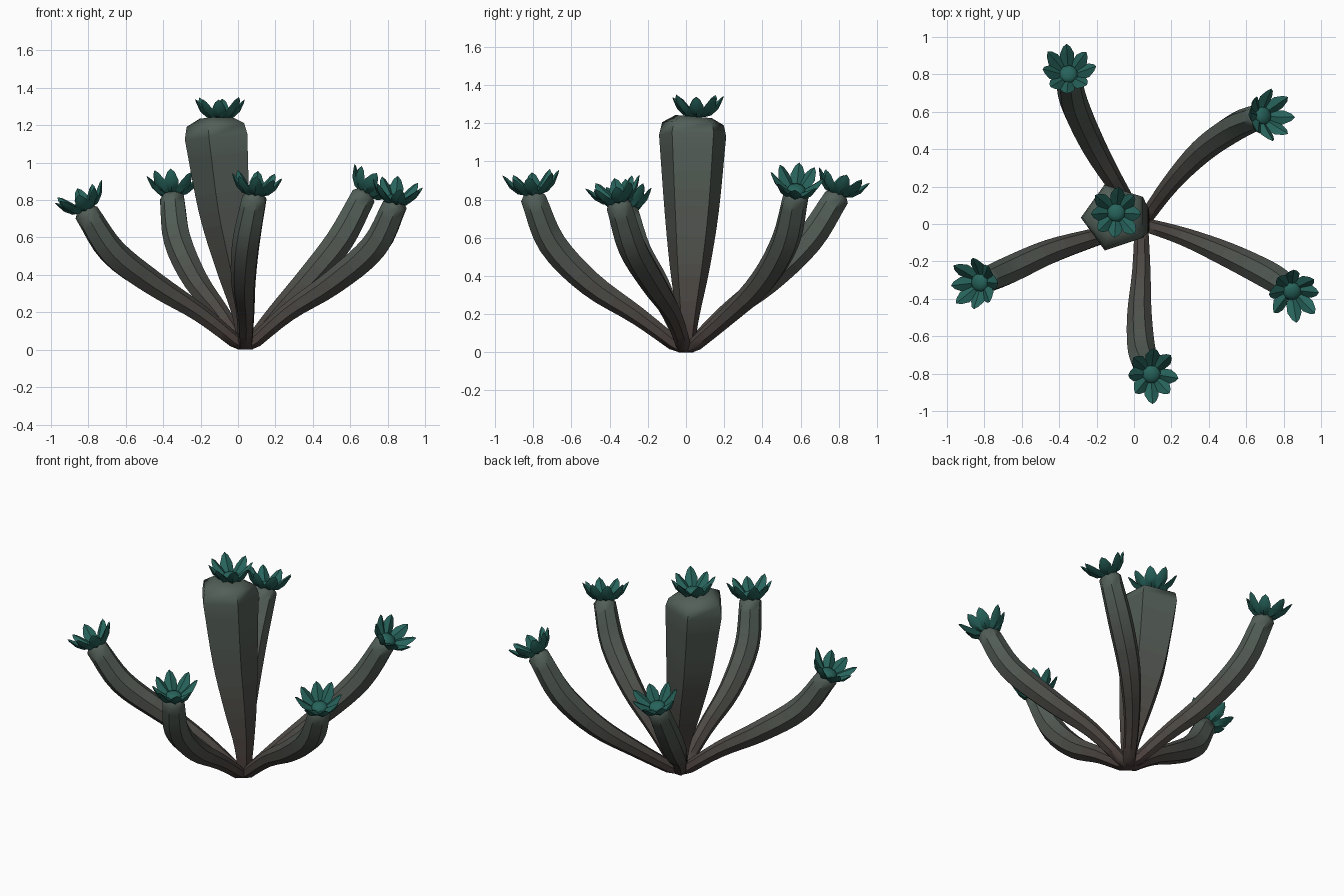
import bpy, bmesh, math, random
from mathutils import Vector

if "Cube" in bpy.data.objects:
    bpy.data.objects.remove(bpy.data.objects["Cube"])

random.seed(4)


def material(name, rgb):
    m = bpy.data.materials.new(name)
    m.diffuse_color = (*rgb, 1)
    m.use_nodes = True
    m.node_tree.nodes["Principled BSDF"].inputs["Base Color"].default_value = m.diffuse_color
    return m


# Bark fades from brown at the root to grey green at the top
low, high = Vector((0.07, 0.052, 0.047)), Vector((0.085, 0.115, 0.098))
BANDS = 10
bark = [material(f"bark_{i}", low.lerp(high, i / (BANDS - 1))) for i in range(BANDS)]
teal = material("petal_teal", (0.02, 0.125, 0.105))


def finish(name, bm, mats, angle):
    bmesh.ops.recalc_face_normals(bm, faces=bm.faces)
    me = bpy.data.meshes.new(name)
    bm.to_mesh(me)
    bm.free()
    for m in mats:
        me.materials.append(m)
    ob = bpy.data.objects.new(name, me)
    bpy.context.collection.objects.link(ob)
    bpy.ops.object.select_all(action='DESELECT')
    ob.select_set(True)
    bpy.context.view_layer.objects.active = ob
    bpy.ops.object.shade_smooth_by_angle(angle=math.radians(angle))
    return ob


def spline(pts, steps=4):
    """Smooth path through (x, y, z, radius) points."""
    p = [Vector(q) for q in pts]
    p = [2 * p[0] - p[1]] + p + [2 * p[-1] - p[-2]]
    out = []
    for i in range(1, len(p) - 2):
        a, b, c, d = p[i - 1:i + 3]
        for k in range(steps):
            t = k / steps
            out.append(0.5 * (2 * b + (c - a) * t + (2 * a - 5 * b + 4 * c - d) * t * t
                              + (3 * b - a - 3 * c + d) * t ** 3))
    return out + [p[-2]]


def stem(name, pts, sides, phase, top, tail):
    path = spline(pts) + [Vector(q) for q in tail]
    bm, rings = bmesh.new(), []
    x_axis = Vector((1, 0, 0))
    for i, q in enumerate(path):
        a, b = path[max(i - 1, 0)].xyz, path[min(i + 1, len(path) - 1)].xyz
        d = (b - a).normalized()
        if i == 0:
            d = Vector((0, 0, 1))
        x_axis = (x_axis - d * x_axis.dot(d)).normalized()
        y_axis = d.cross(x_axis)
        rings.append([bm.verts.new(q.xyz + q.w * (
            x_axis * math.cos(phase + 2 * math.pi * k / sides)
            + y_axis * math.sin(phase + 2 * math.pi * k / sides))) for k in range(sides)])
    for r, s in zip(rings, rings[1:]):
        for k in range(sides):
            n = (k + 1) % sides
            bm.faces.new((r[k], r[n], s[n], s[k]))
    bm.faces.new(rings[0][::-1])
    bm.faces.new(rings[-1])
    for f in bm.faces:
        h = f.calc_center_median().z / top
        f.material_index = max(0, min(BANDS - 1, int(h * BANDS)))
    return finish(name, bm, bark, 50)


def rosette(name, centre, normal):
    bm = bmesh.new()
    # Domed heart
    heart = bmesh.ops.create_icosphere(bm, subdivisions=2, radius=0.05)
    for v in heart["verts"]:
        v.co.z = v.co.z * 0.5 + 0.02
    # Ring of plump pointed petals curling upwards: (reach, height, half width, half thickness)
    profile = [(0.03, 0.005, 0.014, 0.01), (0.065, 0.022, 0.036, 0.018),
               (0.102, 0.055, 0.038, 0.017), (0.128, 0.092, 0.02, 0.008)]
    for i in range(8):
        a = 2 * math.pi * i / 8 + random.uniform(-0.1, 0.1)
        s = random.uniform(0.93, 1.08)
        out, side = Vector((math.cos(a), math.sin(a), 0)), Vector((-math.sin(a), math.cos(a), 0))
        up = (Vector((0, 0, 1)) - 0.6 * out).normalized()
        rings = []
        for r, h, w, t in profile:
            c = out * r * s + Vector((0, 0, h * s))
            rings.append([bm.verts.new(c + o) for o in (side * w, up * t, -side * w, -up * t)])
        for p, q in zip(rings, rings[1:]):
            for k in range(4):
                bm.faces.new((p[k], p[(k + 1) % 4], q[(k + 1) % 4], q[k]))
        bm.faces.new(rings[0])
        tip = bm.verts.new(out * 0.14 * s + Vector((0, 0, 0.108 * s)))
        for k in range(4):
            bm.faces.new((rings[-1][k], rings[-1][(k + 1) % 4], tip))
    ob = finish(name, bm, [teal], 40)
    ob.location = centre
    ob.rotation_mode = 'QUATERNION'
    ob.rotation_quaternion = Vector((0, 0, 1)).rotation_difference(Vector(normal))


# Thick five sided trunk
stem("trunk", [(0.04, 0, 0, 0.04), (0.03, 0.01, 0.2, 0.065), (-0.01, 0.02, 0.45, 0.11),
               (-0.06, 0.03, 0.75, 0.15), (-0.1, 0.035, 1.14, 0.185)],
     5, math.pi, 1.25, [(-0.105, 0.037, 1.2, 0.17), (-0.105, 0.04, 1.235, 0.1)])
rosette("trunk_rosette", (-0.095, 0.06, 1.235), (0, 0, 1))

# Five outer arms: path points after the root, then the rosette direction
arms = {
    "left": ([(-0.2, -0.07, 0.19), (-0.45, -0.15, 0.35), (-0.67, -0.25, 0.52),
              (-0.81, -0.31, 0.73)], (-0.4, -0.1, 0.9)),
    "back_left": ([(-0.09, 0.2, 0.19), (-0.22, 0.42, 0.36), (-0.32, 0.64, 0.58),
                   (-0.35, 0.79, 0.81)], (0, 0.3, 0.93)),
    "back_right": ([(0.2, 0.22, 0.19), (0.37, 0.4, 0.37), (0.54, 0.52, 0.58),
                    (0.67, 0.575, 0.82)], (0.55, 0.1, 0.83)),
    "front_right": ([(0.27, -0.07, 0.2), (0.51, -0.17, 0.36), (0.73, -0.28, 0.55),
                     (0.84, -0.35, 0.77)], (0.15, -0.25, 0.95)),
    "front": ([(0.04, -0.25, 0.19), (0.03, -0.5, 0.36), (0.045, -0.7, 0.57),
               (0.09, -0.8, 0.81)], (0.1, -0.1, 0.99)),
}
for name, (pts, normal) in arms.items():
    radii = (0.05, 0.068, 0.076, 0.068)
    path = [(0.04, 0, 0, 0.037)] + [(*p, r) for p, r in zip(pts, radii)]
    n = Vector(normal).normalized()
    tip = Vector(pts[-1]) + n * 0.025
    stem(name + "_arm", path, 7, 0.3, 0.85, [(*tip, 0.045)])
    rosette(name + "_rosette", tip - n * 0.008, n)
